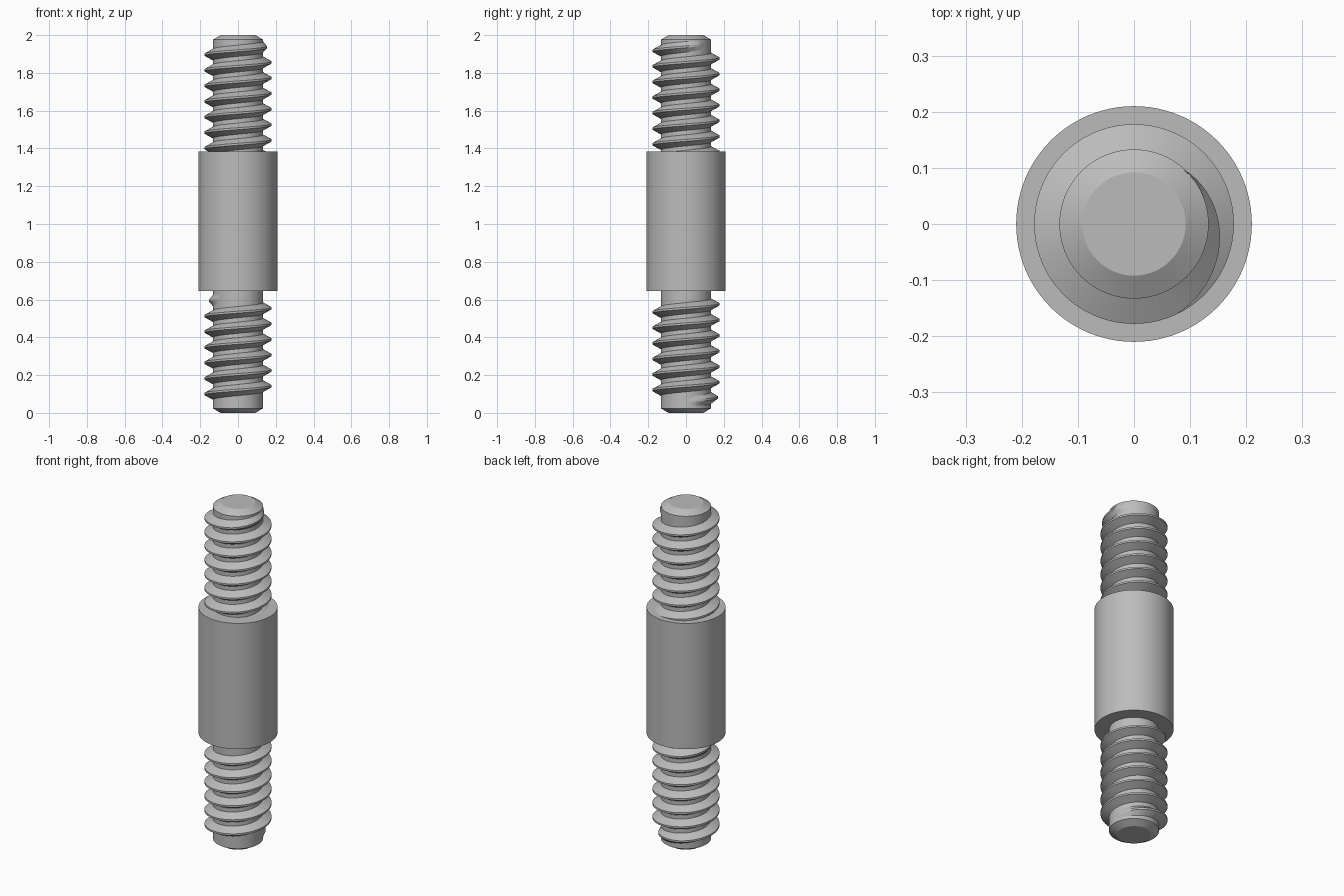
import bpy
import bmesh
from math import cos, sin, radians

if "Cube" in bpy.data.objects:
    bpy.data.objects.remove(bpy.data.objects["Cube"], do_unlink=True)

CORE_R, CREST_R, COLLAR_R = 0.133, 0.178, 0.21
PITCH = 0.0825
FADE = 115        # degrees over which a thread runs out
ROOT_R = CORE_R - 0.002

steel = bpy.data.materials.new("plain_grey_steel")
steel.use_nodes = True
grey = (0.5, 0.5, 0.5, 1)
steel.diffuse_color = grey
steel.node_tree.nodes["Principled BSDF"].inputs["Base Color"].default_value = grey


def finish(name, bm, sharp=20):
    bmesh.ops.recalc_face_normals(bm, faces=bm.faces)
    mesh = bpy.data.meshes.new(name)
    bm.to_mesh(mesh)
    bm.free()
    mesh.materials.append(steel)
    obj = bpy.data.objects.new(name, mesh)
    bpy.context.collection.objects.link(obj)
    bpy.ops.object.select_all(action="DESELECT")
    obj.select_set(True)
    bpy.context.view_layer.objects.active = obj
    bpy.ops.object.shade_smooth_by_angle(angle=radians(sharp))


def lathe(name, profile, sides=96):
    """Solid of revolution from (radius, height) pairs, capped at both ends."""
    bm = bmesh.new()
    rings = [[bm.verts.new((r * cos(radians(360 * i / sides)),
                            r * sin(radians(360 * i / sides)), z))
              for i in range(sides)] for r, z in profile]
    for low, high in zip(rings, rings[1:]):
        for i in range(sides):
            j = (i + 1) % sides
            bm.faces.new((low[i], low[j], high[j], high[i]))
    bm.faces.new(rings[0][::-1])
    bm.faces.new(rings[-1])
    finish(name, bm)


def thread(name, z_ref, start, end, fade_in, step=5):
    """Right-hand 60 degree thread; z_ref is the crest height at angle 0."""
    base, crest = PITCH * 0.375, PITCH / 16
    bm = bmesh.new()
    rows = []
    for a in range(start, end + 1, step):
        grow = min(1, (end - a) / FADE)
        if fade_in:
            grow = min(grow, (a - start) / FADE)
        top_r = ROOT_R + (CREST_R - ROOT_R) * max(grow, 0.01)
        z = z_ref + PITCH * a / 360
        section = ((ROOT_R, -base), (top_r, -crest), (top_r, crest), (ROOT_R, base))
        rows.append([bm.verts.new((r * cos(radians(a)), r * sin(radians(a)), z + h))
                     for r, h in section])
    for p, q in zip(rows, rows[1:]):
        for k in range(4):
            n = (k + 1) % 4
            bm.faces.new((p[k], q[k], q[n], p[n]))
    bm.faces.new(rows[0])
    bm.faces.new(rows[-1][::-1])
    finish(name, bm)


# Core rod with chamfered ends
lathe("core_rod", [(0.092, 0), (CORE_R, 0.024), (CORE_R, 1.976), (0.092, 2)])

# Plain centre collar
lathe("centre_collar", [(COLLAR_R, 0.645), (COLLAR_R, 1.383)])

# Upper thread rises out of the collar; lower thread fades at both ends
thread("upper_thread", 1.938, -2600, 50, False)
thread("lower_thread", 0.554, -2160, 230, True)
